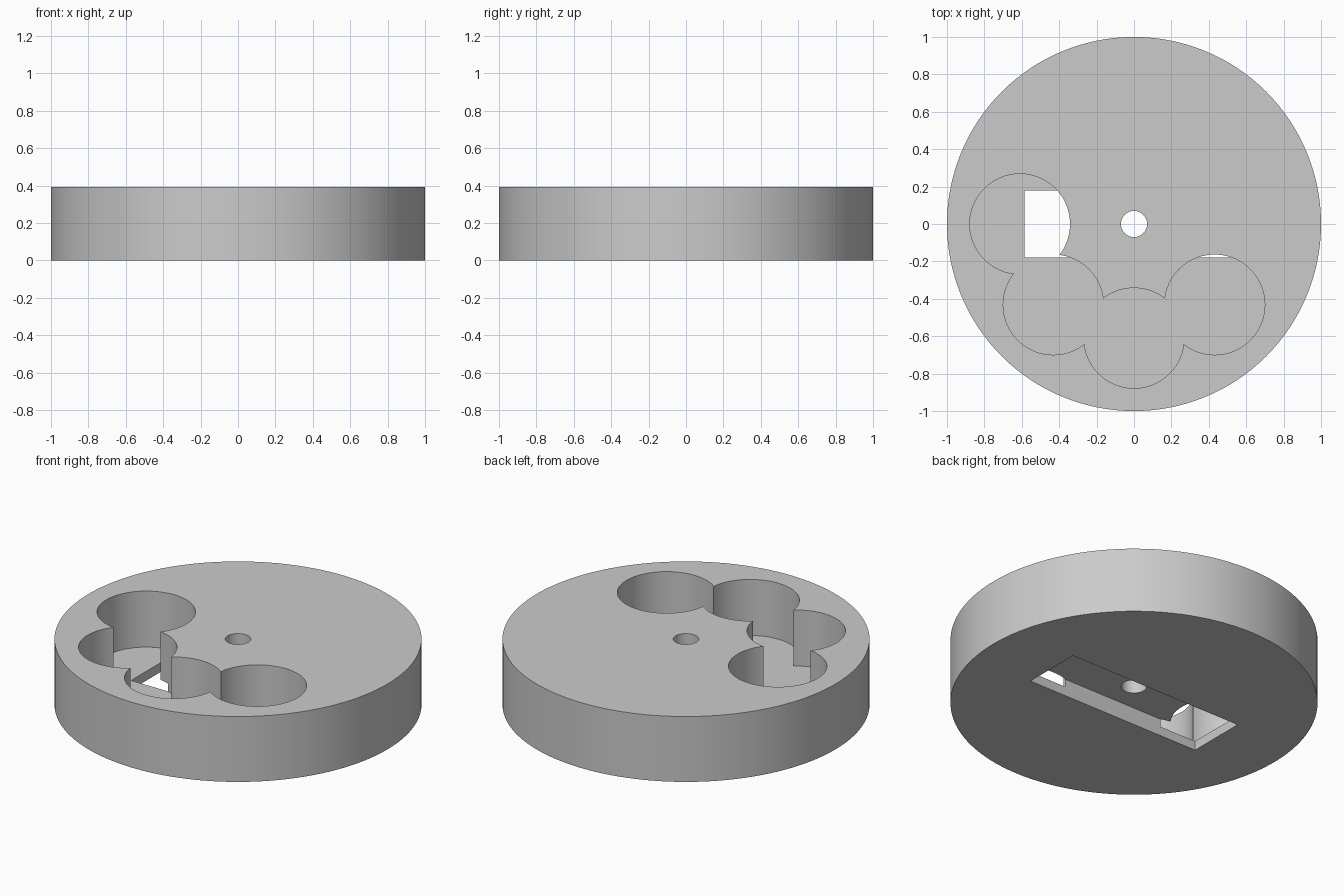
import bpy, math

cube = bpy.data.objects.get("Cube")
if cube:
    bpy.data.objects.remove(cube, do_unlink=True)

HEIGHT = 0.393
POCKET_FLOOR = 0.056
SLOT_TOP = 0.103
RING = 0.61            # distance of the pockets from the axle

grey = bpy.data.materials.new("plain_grey")
grey.use_nodes = True
colour = (0.6, 0.6, 0.6, 1)
grey.diffuse_color = colour
grey.node_tree.nodes["Principled BSDF"].inputs["Base Color"].default_value = colour


def cylinder(name, radius, bottom, top, x=0, y=0, sides=96):
    bpy.ops.mesh.primitive_cylinder_add(vertices=sides, radius=radius, depth=top - bottom,
                                        location=(x, y, (bottom + top) / 2))
    obj = bpy.context.object
    obj.name = name
    obj.data.materials.append(grey)
    return obj


def cut(target, cutter):
    """Subtract the cutter from the target, then discard it."""
    cutter.hide_render = True
    mod = target.modifiers.new("cut", "BOOLEAN")
    mod.operation = "DIFFERENCE"
    mod.solver = "EXACT"
    mod.object = cutter
    bpy.context.view_layer.objects.active = target
    bpy.ops.object.modifier_apply(modifier=mod.name)
    bpy.data.objects.remove(cutter, do_unlink=True)


# Solid disc
disc = cylinder("disc_body", 1, 0, HEIGHT, sides=128)

# Four overlapping round pockets sunk from the top
for angle in (180, 225, 270, 315):
    a = math.radians(angle)
    cut(disc, cylinder("pocket_cutter", 0.268, POCKET_FLOOR, HEIGHT + 0.2,
                       RING * math.cos(a), RING * math.sin(a)))

# Rectangular slot sunk from the underside, breaking into the pockets
bpy.ops.mesh.primitive_cube_add(size=1, location=(0, 0, SLOT_TOP / 2 - 0.1))
slot = bpy.context.object
slot.name = "slot_cutter"
slot.scale = (1.17, 0.36, SLOT_TOP + 0.2)
slot.data.materials.append(grey)
cut(disc, slot)

# Axle hole through the centre
cut(disc, cylinder("axle_cutter", 0.07, -0.2, HEIGHT + 0.2, sides=48))

# Smooth round walls with crisp edges
bpy.ops.object.select_all(action="DESELECT")
disc.select_set(True)
bpy.context.view_layer.objects.active = disc
bpy.ops.object.shade_smooth_by_angle(angle=math.radians(30))
